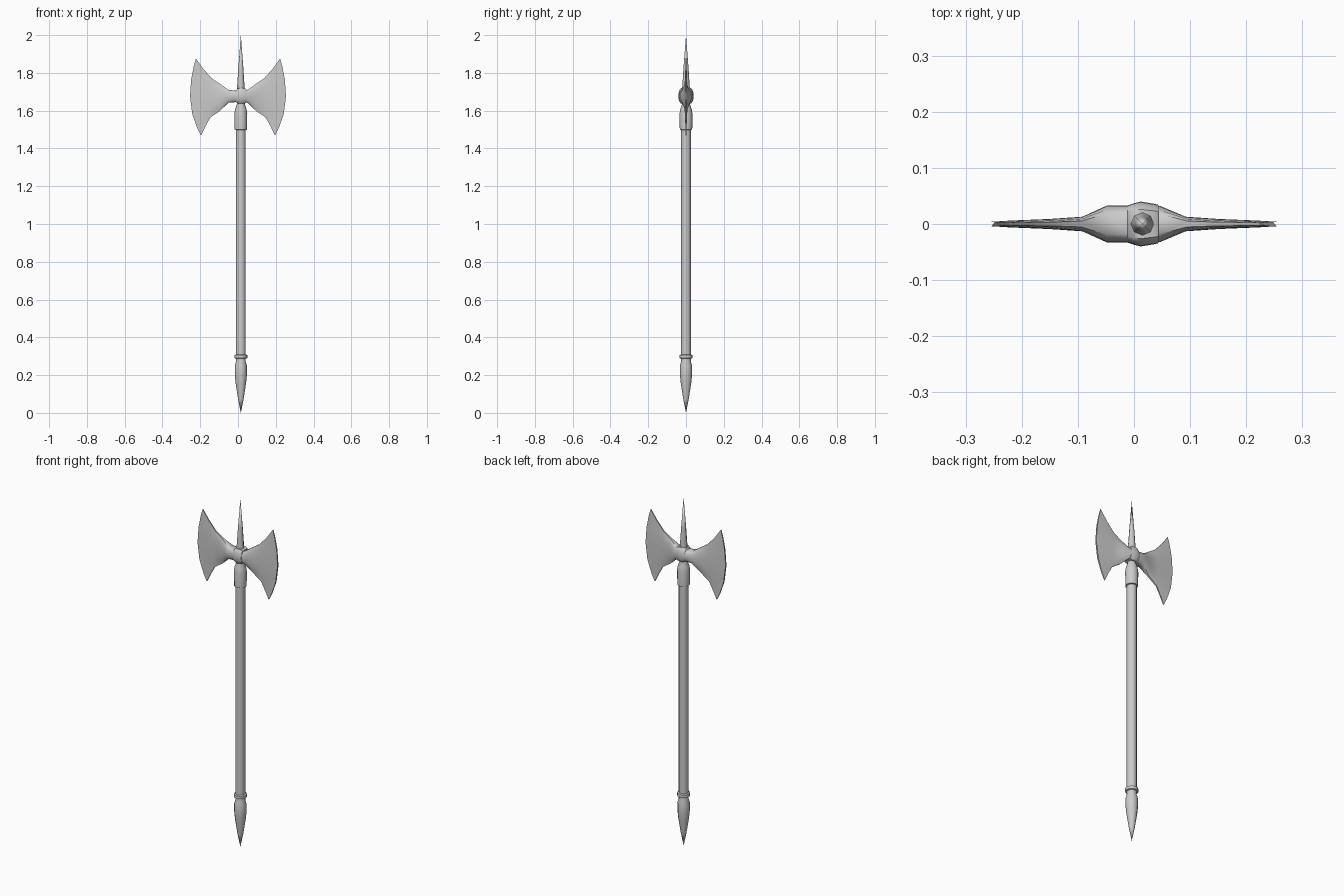
import bpy, bmesh, math

if "Cube" in bpy.data.objects:
    bpy.data.objects.remove(bpy.data.objects["Cube"])

CX = 0.015  # the pole sits slightly right of the blades' centre


def finish(name, bm, angle=40):
    bmesh.ops.recalc_face_normals(bm, faces=bm.faces)
    me = bpy.data.meshes.new(name)
    bm.to_mesh(me)
    bm.free()
    ob = bpy.data.objects.new(name, me)
    bpy.context.collection.objects.link(ob)
    bpy.ops.object.select_all(action='DESELECT')
    ob.select_set(True)
    bpy.context.view_layer.objects.active = ob
    bpy.ops.object.shade_smooth_by_angle(angle=math.radians(angle))
    return ob


def skin(bm, rings):
    """Bridge consecutive vertex rings and cap both ends."""
    for a, b in zip(rings, rings[1:]):
        n = len(a)
        for i in range(n):
            bm.faces.new((a[i], a[(i + 1) % n], b[(i + 1) % n], b[i]))
    bm.faces.new(rings[0])
    bm.faces.new(rings[-1])


def lathe(name, profile, sides=12, angle=40):
    """Turned part from (radius, z) points; zero radius becomes a point."""
    bm = bmesh.new()
    rings = []
    for r, z in profile:
        rings.append([bm.verts.new((CX + r * math.cos(math.tau * i / sides),
                                    r * math.sin(math.tau * i / sides), z))
                      for i in range(sides)])
    skin(bm, rings)
    bmesh.ops.remove_doubles(bm, verts=bm.verts, dist=1e-5)
    return finish(name, bm, angle)


def loft(name, stations, side=1):
    """Station: mid x, top x, top z, bottom x, bottom z, half thickness, edge ratio."""
    bm = bmesh.new()
    rings = []
    levels = (1, 0.8, 0.45, 0, -0.45, -0.8, -1)
    for xm, xt, zt, xb, zb, t, edge in stations:
        zm = 1.677
        front = []
        for v in levels:
            xe, ze = (xt, zt) if v >= 0 else (xb, zb)
            x = xm + (xe - xm) * v * v
            z = zm + (ze - zm) * abs(v)
            y = t * (edge + (1 - edge) * (1 - abs(v) ** 3))
            front.append((side * x, y, z))
        pts = [(x, -y, z) for x, y, z in front] + front[::-1]
        rings.append([bm.verts.new(p) for p in pts])
    skin(bm, rings)
    return finish(name, bm, 45)


# Pole and turned fittings
lathe("pole", [(0.026, 0.28), (0.026, 1.52)])
lathe("butt_spike", [(0, 0), (0.015, 0.075), (0.028, 0.16), (0.032, 0.20),
                     (0.032, 0.25), (0.026, 0.27), (0.025, 0.287),
                     (0.034, 0.29), (0.034, 0.306), (0.026, 0.309)])
lathe("socket_collar", [(0.026, 1.498), (0.033, 1.50), (0.034, 1.585),
                        (0.030, 1.608), (0.021, 1.635), (0.021, 1.68)])
lathe("top_spike", [(0.021, 1.67), (0.0205, 1.715), (0.013, 1.83), (0, 2.0)], 8, 50)

# Fan-shaped blades sharing one outer profile
fan = [(0.254, 0.223, 1.876, 0.196, 1.468, 0.004, 0.6),
       (0.222, 0.185, 1.823, 0.172, 1.518, 0.006, 0.5),
       (0.150, 0.140, 1.772, 0.147, 1.563, 0.009, 0.4),
       (0.092, 0.094, 1.741, 0.094, 1.600, 0.013, 0.4)]
loft("left_blade", fan + [(0.048, 0.05, 1.710, 0.05, 1.643, 0.033, 0.55),
                          (0.010, 0.01, 1.706, 0.01, 1.645, 0.033, 0.55),
                          (0.0, 0.0, 1.71, 0.0, 1.645, 0.034, 0.6)], -1)
loft("right_blade", fan + [(0.047, 0.047, 1.708, 0.047, 1.644, 0.032, 0.55),
                           (0.035, 0.035, 1.708, 0.035, 1.644, 0.032, 0.55)], 1)

# Band around the pole joining both blades
loft("hub_band", [(x, x, zt, x, zb, t, 0.65) for x, zt, zb, t in
                  ((-0.012, 1.706, 1.646, 0.033), (0.0, 1.718, 1.639, 0.037),
                   (0.012, 1.720, 1.637, 0.040), (0.036, 1.718, 1.639, 0.036),
                   (0.044, 1.713, 1.643, 0.034))])
